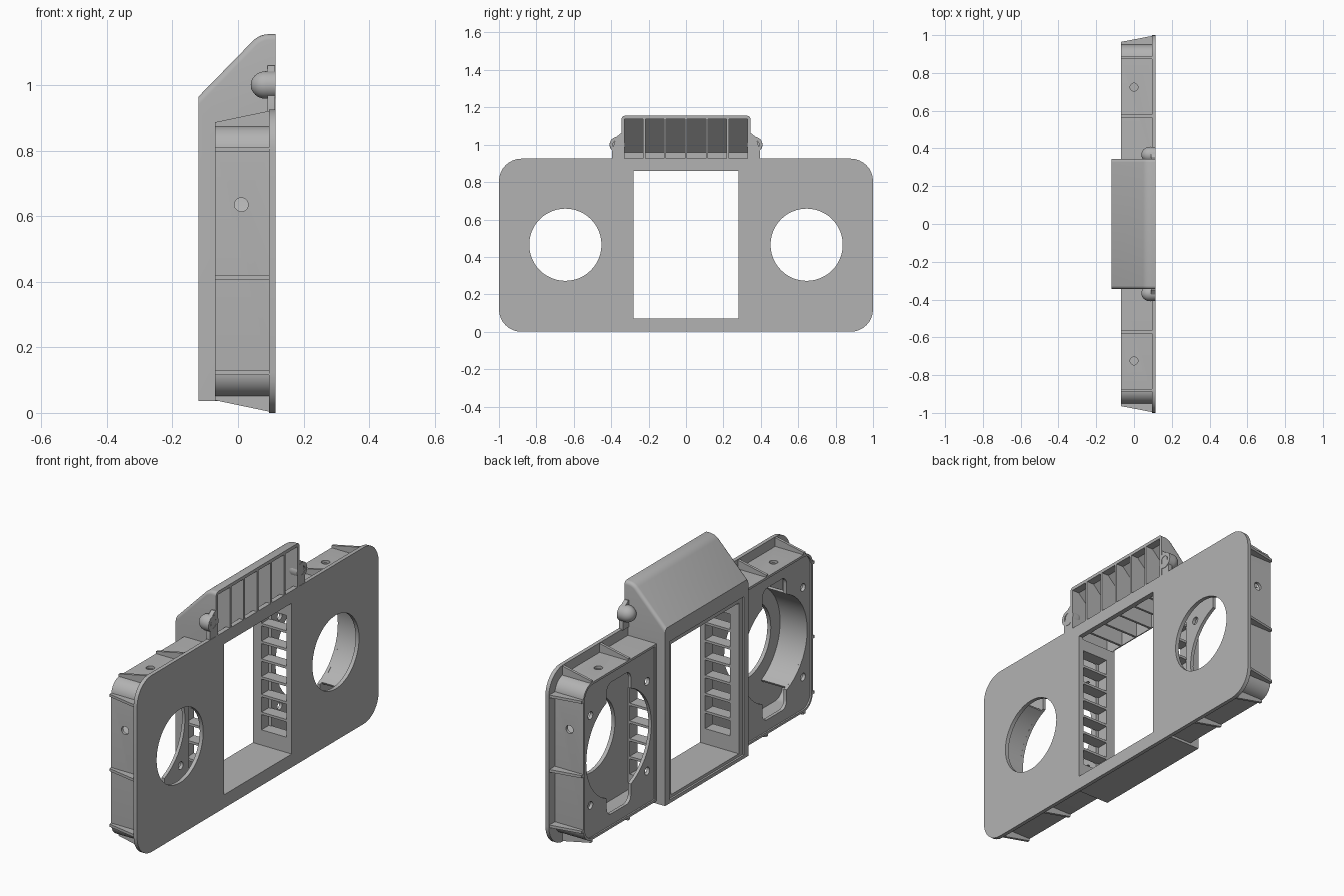
import bpy, bmesh
from math import sin, cos, pi, radians

if "Cube" in bpy.data.objects:
    bpy.data.objects.remove(bpy.data.objects["Cube"])

grey = bpy.data.materials.new("moulded grey")
grey.use_nodes = True
grey.diffuse_color = (0.45, 0.45, 0.45, 1)
grey.node_tree.nodes["Principled BSDF"].inputs["Base Color"].default_value = (0.45, 0.45, 0.45, 1)
parts = []
MID = 0.4625           # mid height of the panel
FAN = 0.645            # sideways distance of the fan openings


def prism(name, pts, axis, a, b, keep=True):
    """Extrude a 2D outline along an axis from a to b."""
    place = {"x": lambda p, d: (d, p[0], p[1]),
             "y": lambda p, d: (p[0], d, p[1]),
             "z": lambda p, d: (p[0], p[1], d)}[axis]
    bm = bmesh.new()
    low = [bm.verts.new(place(p, a)) for p in pts]
    high = [bm.verts.new(place(p, b)) for p in pts]
    bm.faces.new(low)
    bm.faces.new(high)
    n = len(pts)
    for i in range(n):
        j = (i + 1) % n
        bm.faces.new((low[i], low[j], high[j], high[i]))
    bmesh.ops.recalc_face_normals(bm, faces=bm.faces)
    mesh = bpy.data.meshes.new(name)
    bm.to_mesh(mesh)
    bm.free()
    ob = bpy.data.objects.new(name, mesh)
    bpy.context.collection.objects.link(ob)
    if keep:
        mesh.materials.append(grey)
        parts.append(ob)
    return ob


def arc(cx, cy, r, start, end, n):
    return [(cx + r * cos(radians(start + (end - start) * i / n)),
             cy + r * sin(radians(start + (end - start) * i / n))) for i in range(n + 1)]


def circle(cx, cy, r, n=48):
    return arc(cx, cy, r, 0, 360, n)[:-1]


def rect(x0, x1, y0, y1):
    return [(x0, y0), (x1, y0), (x1, y1), (x0, y1)]


def rounded(x0, x1, y0, y1, r, only_right=False):
    right = arc(x1 - r, y0 + r, r, -90, 0, 8) + arc(x1 - r, y1 - r, r, 0, 90, 8)
    if only_right:
        return [(x0, y0)] + right + [(x0, y1)]
    return right + arc(x0 + r, y1 - r, r, 90, 180, 8) + arc(x0 + r, y0 + r, r, 180, 270, 8)


def flip(pts, s):
    return [(s * p[0], p[1]) for p in pts]


def cut(ob, outlines):
    """Subtract a list of (outline, axis, from, to) prisms and bake the result."""
    cutters = []
    for o in outlines:
        c = prism("cutter", *o, keep=False)
        c.hide_render = True
        m = ob.modifiers.new("cut", "BOOLEAN")
        m.operation, m.solver, m.object = "DIFFERENCE", "EXACT", c
        cutters.append(c)
    dg = bpy.context.evaluated_depsgraph_get()
    mesh = bpy.data.meshes.new_from_object(ob.evaluated_get(dg))
    ob.modifiers.clear()
    ob.data = mesh
    for c in cutters:
        bpy.data.objects.remove(c)


# Face plate with the window and two round openings
window = rect(-0.28, 0.28, 0.07, 0.86)
plate = prism("face_plate", rounded(-1, 1, 0, 0.925, 0.12), "x", 0.095, 0.115)
cut(plate, [(window, "x", 0, 0.2)] +
    [(circle(s * FAN, 0.465, 0.193), "x", 0, 0.2) for s in (1, -1)])

# Central duct rising into the sloped hood
profile = [(-0.12, 0.037), (-0.12, 0.965)] + arc(0.095, 1.085, 0.07, 135, 90, 6) + \
          [(0.115, 1.155), (0.115, 0.925), (0.097, 0.925), (0.097, 0.037)]
duct = prism("central_duct_and_hood", profile, "y", -0.345, 0.345)
bm = bmesh.new()
bm.from_mesh(duct.data)
edges = [e for e in bm.edges if any(abs(v.co.y) > 0.3 for v in e.verts)
         and all(v.co.z > 0.93 for v in e.verts)
         and e.verts[0].co.y == e.verts[1].co.y
         and min(v.co.x for v in e.verts) < 0.11]
bmesh.ops.bevel(bm, geom=edges, offset=0.018, segments=4, profile=0.5, affect="EDGES")
bm.to_mesh(duct.data)
bm.free()

cell = [(-0.105, 0.85), (-0.105, 0.958), (0.075, 1.138), (0.13, 1.138),
        (0.13, 0.925), (0.09, 0.925), (0.09, 0.85)]
pitch = 0.67 / 6
cuts = [(window, "x", -0.2, 0.2), (rect(-0.31, 0.31, 0.055, 0.885), "x", -0.2, -0.11)]
# Hood cells, leaving thin upright ribs between them
for i in range(6):
    y = -0.335 + i * pitch
    cuts.append((cell, "y", y + 0.006, y + pitch - 0.006))
# Side slots, leaving louvre slats between them
for i in range(7):
    z = 0.15 + i * 0.093
    cuts.append((rect(-0.06, 0.085, z, z + 0.08), "y", -0.4, 0.4))
cut(duct, cuts)

for s, side in ((1, "left"), (-1, "right")):
    # Side housing, open towards the central duct
    shell = rounded(0.34, 0.95, 0.05, 0.875, 0.075, True)
    cavity = rounded(0.33, 0.935, 0.065, 0.86, 0.06, True)
    housing = prism(side + "_housing", flip(shell, s), "x", -0.07, 0.097)
    opening = circle(s * FAN, 0.465, 0.27)
    notch = rounded(FAN - 0.1, FAN + 0.1, 0.12, 0.81, 0.04)
    rim = rounded(0.355, 0.938, 0.062, 0.863, 0.063, True)
    housing_cuts = [(flip(cavity, s), "x", -0.045, 0.2),
                    (flip(rim, s), "x", -0.1, -0.062),
                    (opening, "x", -0.2, 0.05),
                    (flip(notch, s), "x", -0.2, 0.05),
                    (circle(0.01, 0.635, 0.021, 20), "y", s * 0.9, s * 1.0),
                    (circle(0, s * 0.725, 0.021, 20), "z", 0.8, 0.95)]
    housing_cuts += [(circle(s * (FAN + dy), 0.465 + dz, 0.02, 20), "x", -0.1, 0)
                     for dy in (-0.235, 0.235) for dz in (-0.235, 0.235)]
    cut(housing, housing_cuts)

    # Curved fan shroud on the outer side
    shroud = arc(FAN, 0.465, 0.27, -65, 65, 20) + arc(FAN, 0.465, 0.282, 65, -65, 20)
    prism(side + "_fan_shroud", flip(shroud, s), "x", -0.05, 0.097)

    # Tapered stiffening ribs on the end, top and bottom walls
    for z in (0.122, 0.413, 0.803):
        rib = [(-0.07, s * 0.94), (-0.07, s * 0.964), (0.097, s * 0.996), (0.097, s * 0.94)]
        prism(side + "_end_rib", rib, "z", z - 0.007, z + 0.007)
    for y in (0.572, 0.881):
        for v in (1, -1):
            rib = [(x, MID + v * h) for x, h in
                   ((-0.07, 0.405), (-0.07, 0.424), (0.097, 0.459), (0.097, 0.405))]
            prism(side + "_wall_rib", rib, "y", s * y - 0.007, s * y + 0.007)

    # Screw ear beside the hood, with a domed back
    foot = [(0.33, 0.92), (0.395, 0.92), (0.395, 0.965), (0.375, 1.04), (0.35, 1.06), (0.33, 1.06)]
    prism(side + "_ear_web", flip(foot, s), "x", 0.09, 0.113)
    bm = bmesh.new()
    bmesh.ops.create_uvsphere(bm, u_segments=32, v_segments=16, radius=0.042)
    for v in bm.verts:
        x, y, z = v.co
        v.co = (0.115 if x > 0.001 else 0.085 + x * 1.1, s * 0.367 + y, 1.0 + z)
    bmesh.ops.dissolve_degenerate(bm, dist=0.0001, edges=bm.edges)
    mesh = bpy.data.meshes.new("ear")
    bm.to_mesh(mesh)
    bm.free()
    mesh.materials.append(grey)
    ear = bpy.data.objects.new(side + "_screw_ear", mesh)
    bpy.context.collection.objects.link(ear)
    parts.append(ear)
    cut(ear, [(circle(s * 0.367, 1.0, 0.024, 24), "x", 0.085, 0.2)])

# Smooth shading on curves, sharp at the corners
bpy.ops.object.select_all(action="DESELECT")
for ob in parts:
    ob.select_set(True)
bpy.context.view_layer.objects.active = plate
bpy.ops.object.shade_smooth_by_angle(angle=radians(30))
